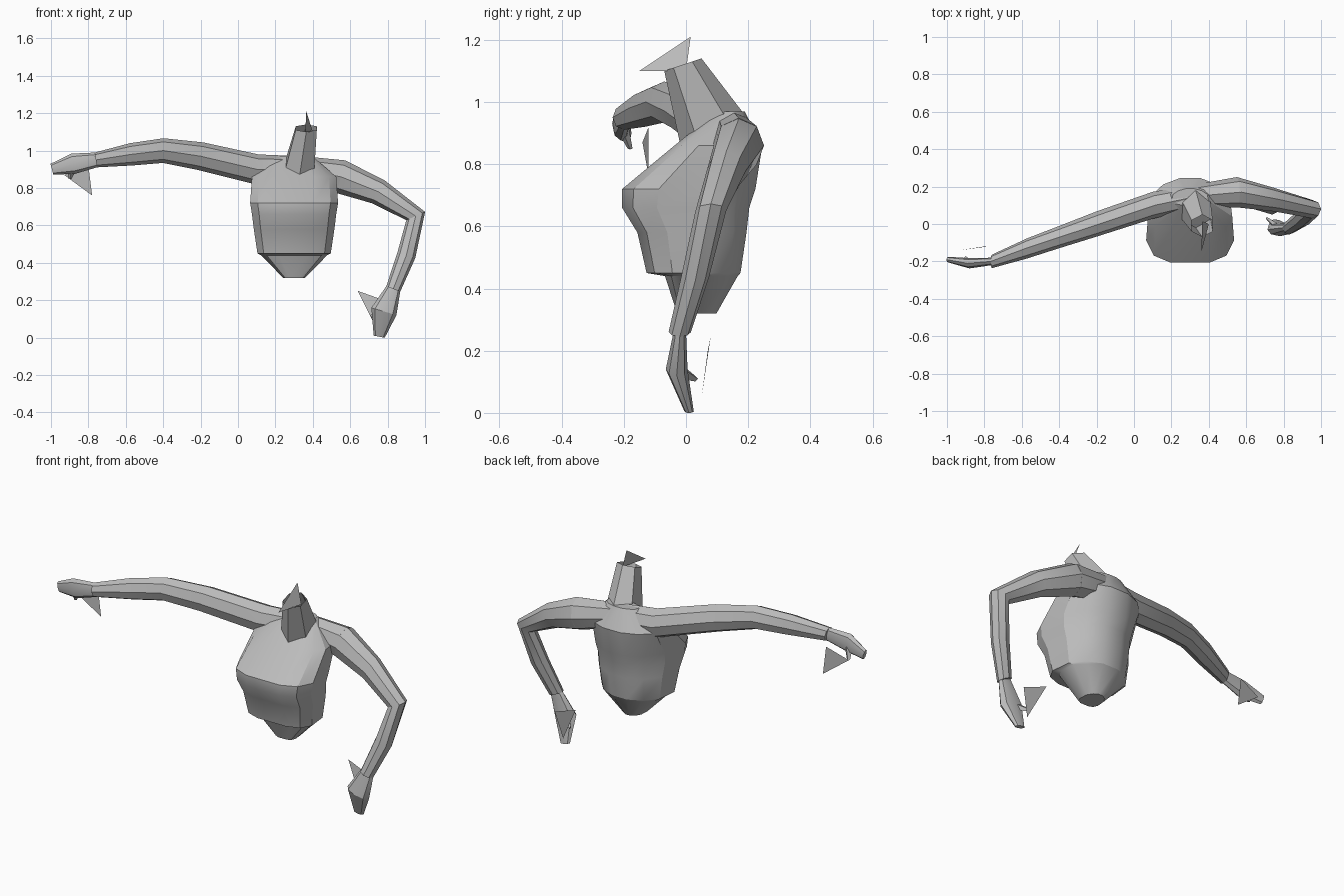
import bpy
import bmesh
from math import sin, cos, pi, copysign
from mathutils import Vector

default_cube = bpy.data.objects.get("Cube")
if default_cube:
    bpy.data.objects.remove(default_cube, do_unlink=True)

shade = (.5, .5, .5, 1)
gray = bpy.data.materials.new("plain_gray")
gray.use_nodes = True
gray.diffuse_color = shade
gray.node_tree.nodes["Principled BSDF"].inputs["Base Color"].default_value = shade


def finish(name, bm):
    """Turn a bmesh into a gray object with sharp creases kept."""
    bmesh.ops.recalc_face_normals(bm, faces=bm.faces[:])
    mesh = bpy.data.meshes.new(name)
    bm.to_mesh(mesh)
    bm.free()
    mesh.materials.append(gray)
    obj = bpy.data.objects.new(name, mesh)
    bpy.context.collection.objects.link(obj)
    bpy.ops.object.select_all(action='DESELECT')
    obj.select_set(True)
    bpy.context.view_layer.objects.active = obj
    bpy.ops.object.shade_smooth_by_angle(angle=.5)


def loft(name, rings, capped=True):
    """Skin a list of rings that have equal numbers of points."""
    bm = bmesh.new()
    loops = [[bm.verts.new(point) for point in ring] for ring in rings]
    for lower, upper in zip(loops, loops[1:]):
        for i in range(len(lower)):
            bm.faces.new((lower[i - 1], lower[i], upper[i], upper[i - 1]))
    if capped:
        bm.faces.new(loops[0])
        bm.faces.new(loops[-1])
    finish(name, bm)


def angles(sides, offset=0):
    return [2 * pi * (k + offset) / sides for k in range(sides)]


def limb(name, stations, flatness, sides=8):
    """Sweep an oval along stations of x, y, z and half width."""
    centres = [Vector(station[:3]) for station in stations]
    rings = []
    for i, centre in enumerate(centres):
        along = centres[min(i + 1, len(centres) - 1)] - centres[max(i - 1, 0)]
        across = Vector((-along.z, 0, along.x)).normalized()
        depth = Vector((0, flatness, 0))
        width = stations[i][-1]
        rings.append([centre + width * (across * cos(a) + depth * sin(a))
                      for a in angles(sides)])
    loft(name, rings)


def arm_with_hand(side, arm, palm, fingertip, thumb_tip):
    """The hand starts at the wrist, which is the last arm station."""
    limb(side + "_arm", arm, .9)
    limb(side + "_hand", [arm[-1], palm, fingertip], .5)
    limb(side + "_thumb", [(*palm[:3], .03), thumb_tip], .8, sides=4)


def shard(name, *corners):
    bm = bmesh.new()
    bm.faces.new([bm.verts.new(corner) for corner in corners])
    finish(name, bm)


def signed_power(value, exponent):
    return copysign(abs(value) ** exponent, value)


def torso_ring(height, half_width, front, back):
    """Boxy in front, narrower and rounder toward the back."""
    middle, depth = (front + back) / 2, (back - front) / 2
    ring = []
    for a in angles(12, offset=.5):
        rear = max(sin(a), 0)
        exponent = .9 if rear else .6
        x = half_width * (1 - rear / 5) * signed_power(cos(a), exponent)
        y = depth * signed_power(sin(a), exponent)
        ring.append((.3 + x, middle + y, height))
    return ring


def neck_ring(centre, width, depth, slant):
    """A hexagon with a corner in front, rising toward the back."""
    return [Vector(centre) + Vector((width * cos(a), depth * sin(a), slant * sin(a)))
            for a in angles(6, offset=-1.5)]


# Torso: tapered hem, waist step, chest bulge and sloping upper chest
loft("torso", [torso_ring(*row) for row in (
    (.32, .06, -.03, .1),
    (.44, .18, -.07, .17),
    (.45, .2, -.13, .18),
    (.58, .22, -.16, .2),
    (.66, .23, -.21, .21),
    (.72, .24, -.21, .23),
    (.86, .23, -.04, .25),
    (.97, .1, .1, .19),
)])

# Arms: the outstretched one continues across the shoulders to the bent one
left_shoulder = (.55, .17, .86, .09)
arm_with_hand(
    "right",
    [left_shoulder, (.34, .15, .9, .07), (.1, .1, .9, .08), (-.2, 0, .97, .075),
     (-.4, -.07, 1, .066), (-.57, -.13, .98, .06), (-.76, -.2, .95, .04)],
    palm=(-.88, -.21, .93, .055),
    fingertip=(-.995, -.19, .9, .03),
    thumb_tip=(-.9, -.18, .85, .01))
arm_with_hand(
    "left",
    [(.34, .15, .9, .07), left_shoulder, (.75, .13, .78, .07),
     (.95, .08, .65, .055), (.9, .03, .44, .05), (.83, -.02, .26, .04)],
    palm=(.78, -.03, .14, .07),
    fingertip=(.755, .01, .005, .03),
    thumb_tip=(.71, .03, .11, .01))

# Open neck leaning forward
loft("neck", [neck_ring((.33, .08, .92), .09, .1, .05),
              neck_ring((.365, -.01, 1.12), .065, .06, .02)], capped=False)

# Loose thin triangles at the neck and hands
shard("neck_shard", (.365, .015, 1.21), (.4, 0, 1.1), (.36, -.15, 1.1))
shard("right_hand_shard", (-.8, -.12, .92), (-.78, -.12, .76), (-.93, -.14, .87))
shard("left_hand_shard", (.64, .08, .25), (.78, .07, .2), (.74, .05, .05))
